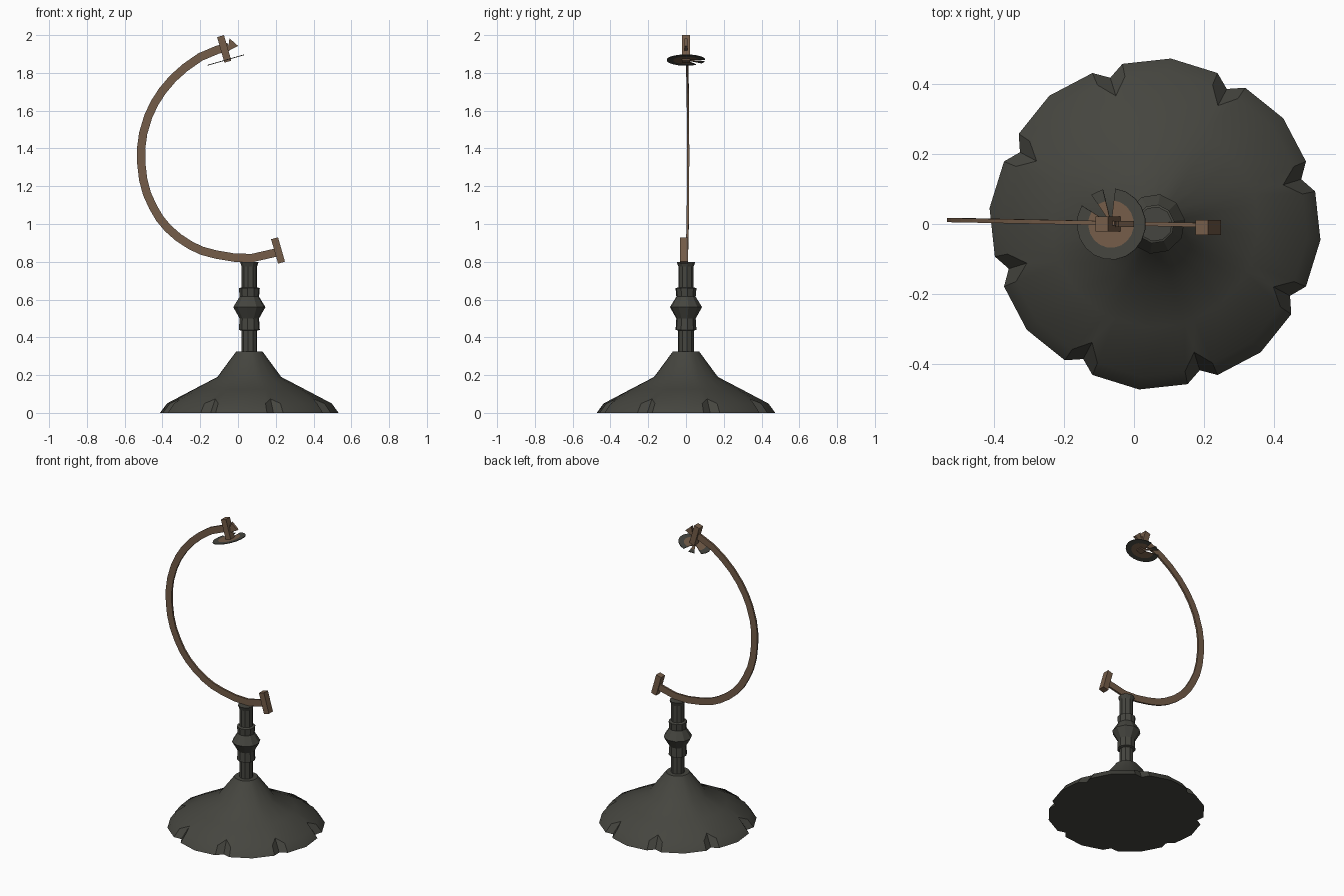
import bpy, bmesh, math
from mathutils import Vector

if "Cube" in bpy.data.objects:
    bpy.data.objects.remove(bpy.data.objects["Cube"])

def material(name, col):
    m = bpy.data.materials.new(name)
    m.diffuse_color = (*col, 1)
    m.use_nodes = True
    m.node_tree.nodes["Principled BSDF"].inputs["Base Color"].default_value = m.diffuse_color
    return m

IRON = material("dark_iron", (0.060, 0.060, 0.050))
BRONZE = material("brown_bronze", (0.175, 0.108, 0.066))
CX = 0.06                      # axis of base and column
TILT = math.radians(16)        # axis tilt of the pivots

def finish(name, bm, mat, smooth=None):
    bmesh.ops.recalc_face_normals(bm, faces=bm.faces)
    me = bpy.data.meshes.new(name)
    bm.to_mesh(me)
    bm.free()
    ob = bpy.data.objects.new(name, me)
    bpy.context.collection.objects.link(ob)
    me.materials.append(mat)
    if smooth:
        bpy.ops.object.select_all(action='DESELECT')
        ob.select_set(True)
        bpy.context.view_layer.objects.active = ob
        bpy.ops.object.shade_smooth_by_angle(angle=math.radians(smooth))
    return ob

def skin(bm, rings):
    # join closed rings of points and cap both ends
    vs = [[bm.verts.new(p) for p in r] for r in rings]
    n = len(vs[0])
    for a, b in zip(vs, vs[1:]):
        for i in range(n):
            j = (i + 1) % n
            bm.faces.new((a[i], a[j], b[j], b[i]))
    bm.faces.new(vs[0][::-1])
    bm.faces.new(vs[-1])

# scalloped base: eight lobes with a notch between each pair
rings = []
for k, (r, z) in enumerate([(0.467, 0), (0.43, 0.05), (0.295, 0.125), (0.17, 0.19), (0.07, 0.325)]):
    ring = []
    for lobe in range(8):
        for off in (0, 5.5, 22.5, 39.5):
            a = math.radians(17 + 45 * lobe + off)
            rr, zz = r, z
            if off == 0 and k == 0:
                rr = 0.437
            if off == 0 and k == 1:
                rr, zz = 0.383, 0.074
            if off == 22.5 and k < 2:
                rr += 0.008
            ring.append((CX + rr * math.cos(a), rr * math.sin(a), zz))
    rings.append(ring)
bm = bmesh.new()
skin(bm, rings)
finish("scalloped_base", bm, IRON, 32)

# turned ten-sided column
profile = [(0.042, 0.31), (0.042, 0.435), (0.056, 0.44), (0.052, 0.50), (0.086, 0.56),
           (0.052, 0.615), (0.056, 0.66), (0.041, 0.665), (0.041, 0.775), (0.05, 0.80)]
bm = bmesh.new()
skin(bm, [[(CX + r * math.cos(math.tau * i / 10 + 0.15), r * math.sin(math.tau * i / 10 + 0.15), z)
           for i in range(10)] for r, z in profile])
finish("column", bm, IRON)

# flat curved arm, its upper end shaped as an arrow head
path = [(0.215, 0.852), (0.075, 0.82), (-0.02, 0.822), (-0.115, 0.838), (-0.19, 0.858), (-0.25, 0.886),
        (-0.315, 0.928), (-0.372, 0.978), (-0.415, 1.03), (-0.45, 1.09), (-0.482, 1.16), (-0.502, 1.235),
        (-0.512, 1.32), (-0.513, 1.40), (-0.502, 1.48), (-0.475, 1.57), (-0.442, 1.64), (-0.40, 1.705),
        (-0.345, 1.77), (-0.28, 1.828), (-0.20, 1.884), (-0.11, 1.922), (-0.05, 1.938)]
pts = [Vector((x, 0, z)) for x, z in path]
rings = []
for i, p in enumerate(pts):
    t = (pts[min(i + 1, len(pts) - 1)] - pts[max(i - 1, 0)]).normalized()
    nrm = Vector((-t.z, 0, t.x))
    y = -0.02 * p.x + 0.001
    rings.append([p + nrm * s * 0.022 + Vector((0, y + d * 0.006, 0))
                  for s, d in ((1, 1), (1, -1), (-1, -1), (-1, 1))])
bm = bmesh.new()
skin(bm, rings)
finish("curved_arm", bm, BRONZE)
bm = bmesh.new()
skin(bm, [[(x, y, z) for x, z in ((-0.045, 1.983), (0, 1.943), (-0.055, 1.914))] for y in (-0.008, 0.008)])
finish("arm_tip", bm, BRONZE)

# tilted pivot blocks at both ends of the arm
def pivot(name, loc, length):
    bm = bmesh.new()
    bmesh.ops.create_cube(bm, size=1)
    bmesh.ops.scale(bm, verts=bm.verts, vec=(0.038, 0.042, length))
    ob = finish(name, bm, BRONZE)
    ob.location = loc
    ob.rotation_euler = (0, -TILT, 0)

pivot("lower_pivot", (0.212, -0.01, 0.86), 0.134)
pivot("upper_pivot", (-0.073, 0, 1.927), 0.141)

# hour dial: thin split plate with a dark rim and a bronze centre
def dial(name, r0, r1, mat):
    bm = bmesh.new()
    for a0, a1, n in ((149, 443, 16), (104, 125, 1)):
        rings = []
        for i in range(n + 1):
            a = math.radians(a0 + (a1 - a0) * i / n)
            rings.append([(r * math.cos(a), r * math.sin(a), h)
                          for r, h in ((r0, -0.002), (r1, -0.002), (r1, 0.002), (r0, 0.002))])
        skin(bm, rings)
    ob = finish(name, bm, mat)
    ob.location = (-0.065, 0, 1.868)
    ob.rotation_euler = (0, -TILT, 0)

dial("dial_rim", 0.068, 0.102, IRON)
dial("dial_centre", 0.012, 0.068, BRONZE)
